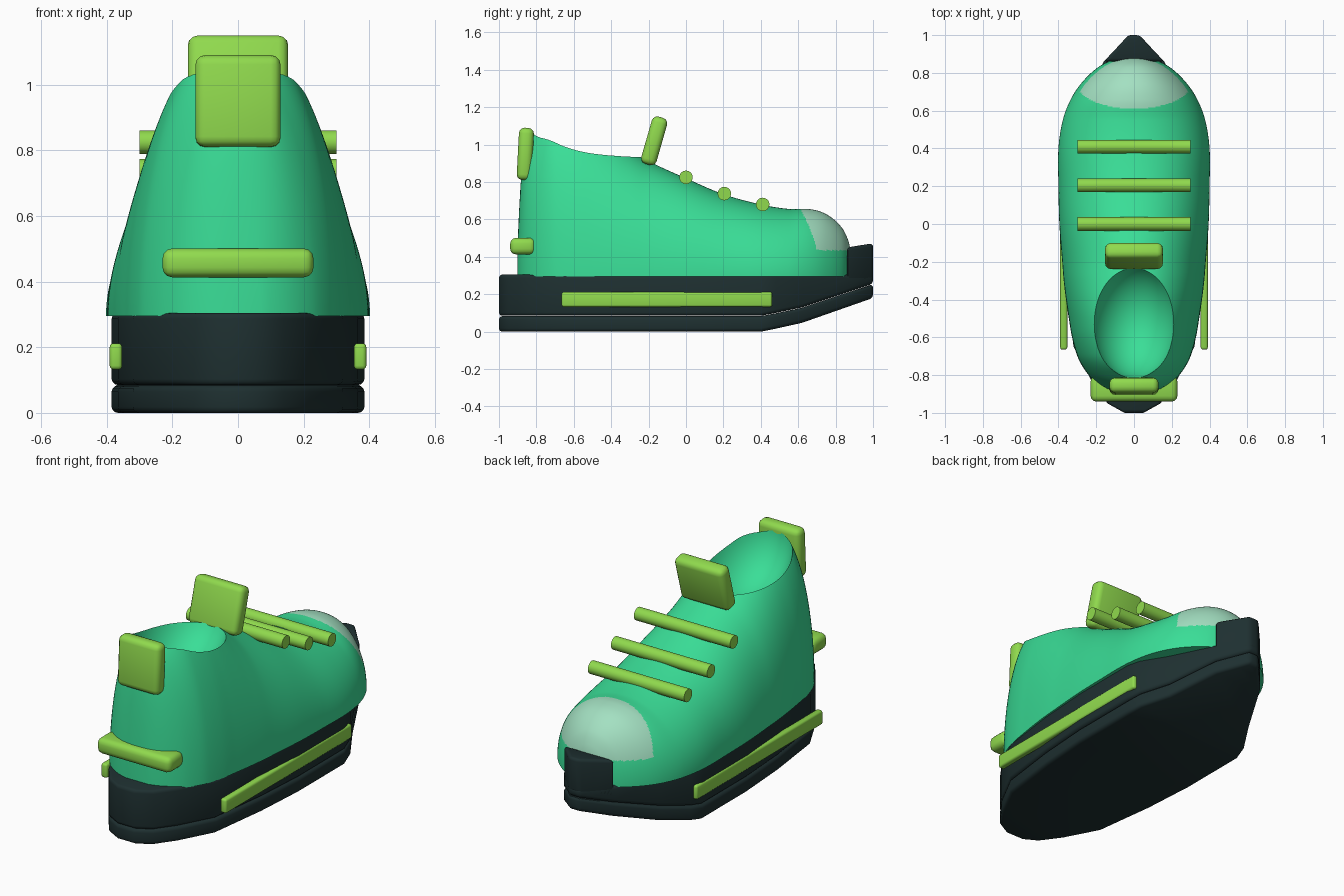
import bpy, bmesh, math

if "Cube" in bpy.data.objects:
    bpy.data.objects.remove(bpy.data.objects["Cube"])


def material(name, rgb):
    m = bpy.data.materials.new(name)
    m.diffuse_color = (*rgb, 1)
    m.use_nodes = True
    m.node_tree.nodes["Principled BSDF"].inputs["Base Color"].default_value = m.diffuse_color
    return m


GREEN = material("emerald green", (0.042, 0.73, 0.31))
PALE = material("pale mint", (0.37, 0.75, 0.54))
LIME = material("lime", (0.28, 0.70, 0.075))
DARK = material("dark slate", (0.013, 0.029, 0.030))


def select(obj):
    bpy.ops.object.select_all(action='DESELECT')
    obj.select_set(True)
    bpy.context.view_layer.objects.active = obj


def make(name, verts, faces, mats):
    me = bpy.data.meshes.new(name)
    me.from_pydata(verts, [], faces)
    bm = bmesh.new()
    bm.from_mesh(me)
    bmesh.ops.recalc_face_normals(bm, faces=bm.faces)
    bm.to_mesh(me)
    bm.free()
    for m in mats:
        me.materials.append(m)
    obj = bpy.data.objects.new(name, me)
    bpy.context.collection.objects.link(obj)
    return obj


def soften(obj, width, segments=3):
    mod = obj.modifiers.new("bevel", 'BEVEL')
    mod.width, mod.segments, mod.limit_method = width, segments, 'ANGLE'
    select(obj)
    bpy.ops.object.modifier_apply(modifier="bevel")
    bpy.ops.object.shade_smooth_by_angle(angle=math.radians(35))


def block(name, centre, size, bevel, tilt=0):
    bpy.ops.mesh.primitive_cube_add(size=1, location=centre, rotation=(tilt, 0, 0))
    obj = bpy.context.object
    obj.name = name
    obj.scale = size
    bpy.ops.object.transform_apply(location=False, rotation=False, scale=True)
    obj.data.materials.append(LIME)
    soften(obj, bevel)


def loft(rings):
    """Faces joining closed rings of equal length, with end caps."""
    n = len(rings[0])
    verts = [v for r in rings for v in r]
    faces = [(i * n + j, i * n + (j + 1) % n, (i + 1) * n + (j + 1) % n, (i + 1) * n + j)
             for i in range(len(rings) - 1) for j in range(n)]
    faces += [tuple(range(n)), tuple(range(len(verts) - n, len(verts)))]
    return verts, faces


def smooth_curve(pts, y):
    """Smooth interpolation of (y, a, b) rows."""
    k = max(i for i in range(len(pts) - 1) if pts[i][0] <= y + 1e-9)
    p, q = pts[k], pts[k + 1]
    o, r = pts[max(k - 1, 0)], pts[min(k + 2, len(pts) - 1)]
    d = q[0] - p[0]
    t = (y - p[0]) / d
    out = []
    for c in (1, 2):
        m0 = (q[c] - o[c]) / (q[0] - o[0]) * d
        m1 = (r[c] - p[c]) / (r[0] - p[0]) * d
        out.append((2*t**3 - 3*t*t + 1) * p[c] + (t**3 - 2*t*t + t) * m0
                   + (3*t*t - 2*t**3) * q[c] + (t**3 - t*t) * m1)
    return out


# Upper: rounded half sections along y, given as (y, half width, top height)
SECTIONS = [(-0.90, 0.07, 0.48), (-0.885, 0.12, 0.78), (-0.86, 0.17, 0.96), (-0.83, 0.21, 1.035),
            (-0.80, 0.24, 1.075), (-0.75, 0.275, 1.135), (-0.70, 0.30, 1.16), (-0.60, 0.328, 1.15),
            (-0.50, 0.345, 1.11), (-0.40, 0.36, 1.047), (-0.30, 0.372, 0.976), (-0.20, 0.38, 0.912),
            (0.0, 0.395, 0.82), (0.2, 0.40, 0.735), (0.4, 0.40, 0.68), (0.55, 0.377, 0.656),
            (0.66, 0.335, 0.655), (0.75, 0.275, 0.628), (0.83, 0.19, 0.56), (0.87, 0.11, 0.48),
            (0.885, 0.04, 0.40)]
N = 112
rings = []
for p, q in zip(SECTIONS, SECTIONS[1:]):
    steps = max(2, round((q[0] - p[0]) / (0.006 if p[0] > 0.5 else 0.015)))
    for s in range(steps + (q is SECTIONS[-1])):
        y = p[0] + (q[0] - p[0]) * s / steps
        w, h = smooth_curve(SECTIONS, y)
        ring = []
        for a in range(N + 1):
            c = math.cos(math.pi * a / N)
            ring.append((w * math.copysign(abs(c) ** 0.95, c), y,
                         0.295 + (h - 0.295) * math.sin(math.pi * a / N)))
        rings.append(ring)
upper = make("upper", *loft(rings), [GREEN, PALE])

# Toe cap: faces in front of a curved line and above the bumper
for f in upper.data.polygons:
    x, y, z = f.center
    if abs(x) < 0.31 and z > 0.435 and y > 0.755 - 0.145 * math.sqrt(1 - (x / 0.31) ** 2):
        f.material_index = 1

# Foot opening: shallow bowl
bpy.ops.mesh.primitive_uv_sphere_add(segments=64, ring_count=32, location=(0, -0.505, 1.08))
cutter = bpy.context.object
cutter.name = "opening_cutter"
cutter.scale = (0.232, 0.312, 0.30)
cutter.data.materials.append(GREEN)
mod = upper.modifiers.new("opening", 'BOOLEAN')
mod.operation, mod.solver, mod.object = 'DIFFERENCE', 'EXACT', cutter
select(upper)
bpy.ops.object.modifier_apply(modifier="opening")
bpy.data.objects.remove(cutter)
select(upper)
bpy.ops.object.shade_smooth_by_angle(angle=math.radians(40))


# Sole: outline stations (half width, y), mirrored across x
OUTLINE = [(0.05, -1.0), (0.14, -0.95), (0.22, -0.84), (0.32, -0.65), (0.365, -0.3), (0.385, 0.0),
           (0.385, 0.4), (0.365, 0.48), (0.28, 0.62), (0.16, 0.86), (0.08, 0.945), (0.03, 1.0)]


def toe_lift(y):
    return 0 if y < 0.4 else (y - 0.4) * 0.2 if y < 0.6 else 0.04 + (y - 0.6) * 0.35


def slab(name, outline, bottom, top):
    rings = [[(-x, y, bottom(y)), (x, y, bottom(y)), (x, y, top(y)), (-x, y, top(y))] for x, y in outline]
    soften(make(name, *loft(rings), [DARK]), 0.018)


slab("outsole", OUTLINE, toe_lift, lambda y: 0.083 + 0.95 * toe_lift(y))
slab("midsole", OUTLINE, lambda y: 0.085 + 0.95 * toe_lift(y), lambda y: 0.305)
slab("toe_bumper", OUTLINE[-3:], lambda y: 0.10 + toe_lift(y), lambda y: 0.45 + (y - 0.86) * 0.16)

# Lime trim
block("tongue", (0, -0.17, 1.02), (0.306, 0.085, 0.262), 0.03, math.radians(-16))
block("heel_tab", (0, -0.859, 0.95), (0.26, 0.08, 0.28), 0.03, math.radians(-3))
block("heel_strap", (0, -0.872, 0.457), (0.46, 0.136, 0.088), 0.03)
for side, label in ((-1, "left"), (1, "right")):
    block(label + "_side_strip", (side * 0.372, -0.102, 0.172), (0.038, 1.126, 0.08), 0.012)

# Laces
for i, (y, z) in enumerate(((0.0, 0.825), (0.205, 0.738), (0.41, 0.68))):
    bpy.ops.mesh.primitive_cylinder_add(vertices=24, radius=0.036, depth=0.6, location=(0, y, z),
                                        rotation=(0, math.pi / 2, 0))
    lace = bpy.context.object
    lace.name = f"lace_{i + 1}"
    lace.data.materials.append(LIME)
    bpy.ops.object.shade_smooth_by_angle(angle=math.radians(35))
